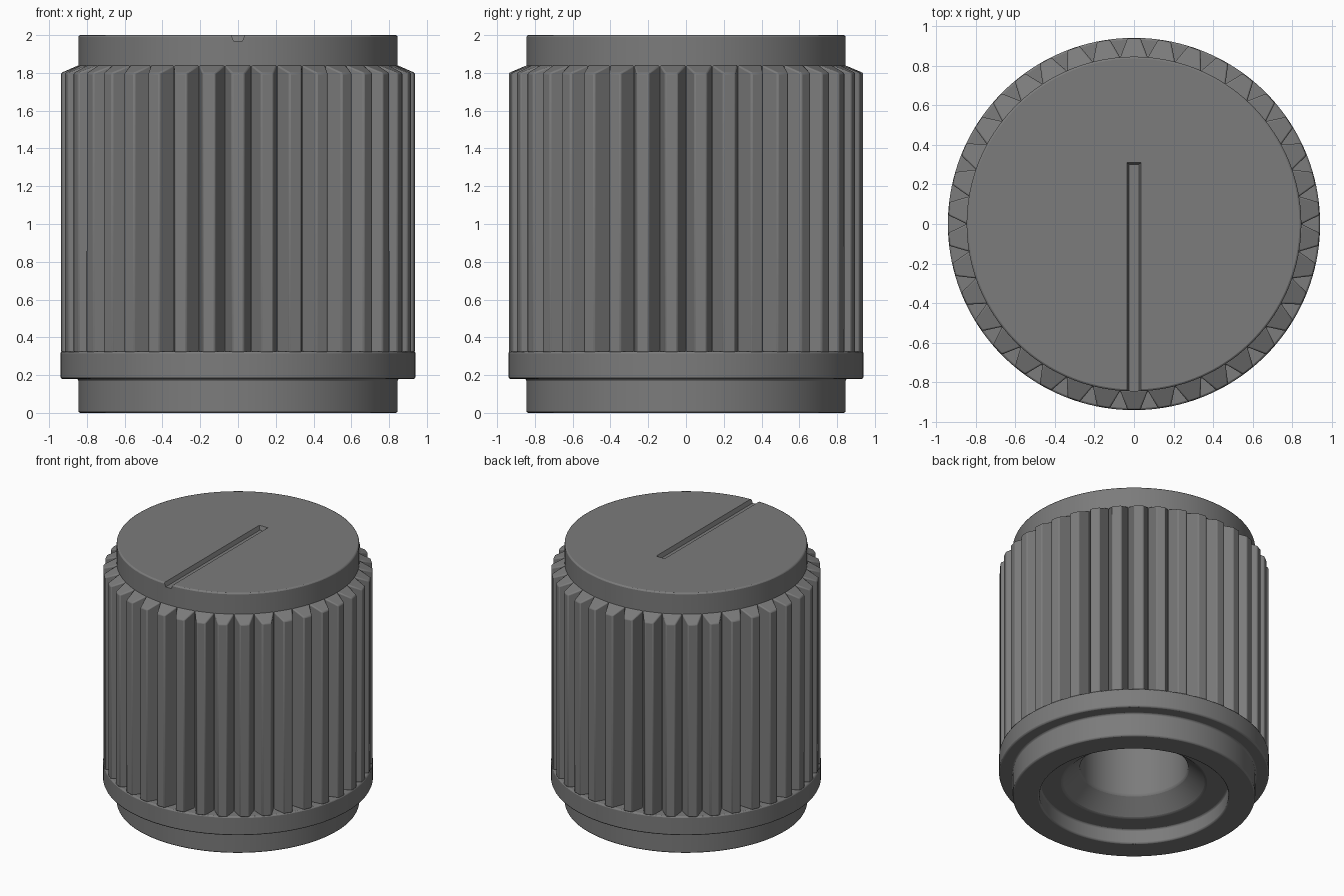
import bpy, bmesh
from math import tau, radians, sin, cos
from mathutils import Matrix

cube = bpy.data.objects.get("Cube")
if cube:
    bpy.data.objects.remove(cube)

TEETH = 38
SEGMENTS = TEETH * 4

grey = bpy.data.materials.new("dark grey plastic")
grey.diffuse_color = (0.2, 0.2, 0.2, 1)
grey.use_nodes = True
grey.node_tree.nodes["Principled BSDF"].inputs["Base Color"].default_value = (0.2, 0.2, 0.2, 1)


def finish(bm, name):
    bmesh.ops.recalc_face_normals(bm, faces=bm.faces)
    mesh = bpy.data.meshes.new(name)
    bm.to_mesh(mesh)
    bm.free()
    mesh.materials.append(grey)
    obj = bpy.data.objects.new(name, mesh)
    bpy.context.collection.objects.link(obj)
    return obj


def prism(bm, lower, upper):
    """Closed solid between two matching outlines."""
    a = [bm.verts.new(p) for p in lower]
    b = [bm.verts.new(p) for p in upper]
    bm.faces.new(a)
    bm.faces.new(b)
    for i in range(len(a)):
        j = (i + 1) % len(a)
        bm.faces.new((a[i], a[j], b[j], b[i]))
    return a + b


def lathe(profile, name):
    """Revolve (radius, height) points; the ends are closed with discs."""
    bm = bmesh.new()
    rings = [[bm.verts.new((r * sin(tau * i / SEGMENTS), r * cos(tau * i / SEGMENTS), z))
              for i in range(SEGMENTS)] for r, z in profile]
    for low, high in zip(rings, rings[1:]):
        for i in range(SEGMENTS):
            j = (i + 1) % SEGMENTS
            bm.faces.new((low[i], low[j], high[j], high[i]))
    bm.faces.new(rings[0])
    bm.faces.new(rings[-1])
    return finish(bm, name)


def bevel(obj, width, segments):
    mod = obj.modifiers.new("soft edges", "BEVEL")
    mod.width = width
    mod.segments = segments
    mod.limit_method = "ANGLE"
    mod.angle_limit = radians(30)


# Knob body with stepped shaft hole underneath
body = lathe([(0.376, 1.3), (0.376, 0.226), (0.5, 0.11), (0.658, 0.11), (0.658, 0),
              (0.845, 0), (0.845, 0.18), (0.94, 0.18), (0.94, 0.325),
              (0.845, 0.325), (0.845, 2), ], "knob_body")
bevel(body, 0.01, 2)

# Pointer slot cut across the top, tapering towards its floor
bm = bmesh.new()
prism(bm,
      [(-0.024, -1, 1.97), (0.024, -1, 1.97), (0.024, 0.3, 1.97), (-0.024, 0.3, 1.97)],
      [(-0.04, -1, 2.01), (0.04, -1, 2.01), (0.04, 0.314, 2.01), (-0.04, 0.314, 2.01)])
cutter = finish(bm, "slot_cutter")
cutter.hide_render = True
cutter.hide_viewport = True
cut = body.modifiers.new("pointer slot", "BOOLEAN")
cut.operation = "DIFFERENCE"
cut.solver = "EXACT"
cut.object = cutter

# Ring of tapered grip teeth with sloping tops
bm = bmesh.new()
outline = [(-0.071, -0.838), (-0.033, -0.938), (0.033, -0.938), (0.071, -0.838)]
for k in range(TEETH):
    verts = prism(bm, [(x, y, 0.32) for x, y in outline],
                  [(x, y, 1.8 if y < -0.9 else 1.842) for x, y in outline])
    bmesh.ops.rotate(bm, verts=verts, cent=(0, 0, 0),
                     matrix=Matrix.Rotation(tau * k / TEETH, 3, "Z"))
teeth = finish(bm, "grip_teeth")
bevel(teeth, 0.008, 2)

# Smooth shading with crisp edges
for obj in (body, teeth):
    bpy.ops.object.select_all(action="DESELECT")
    obj.select_set(True)
    bpy.context.view_layer.objects.active = obj
    bpy.ops.object.shade_smooth_by_angle(angle=radians(30))
